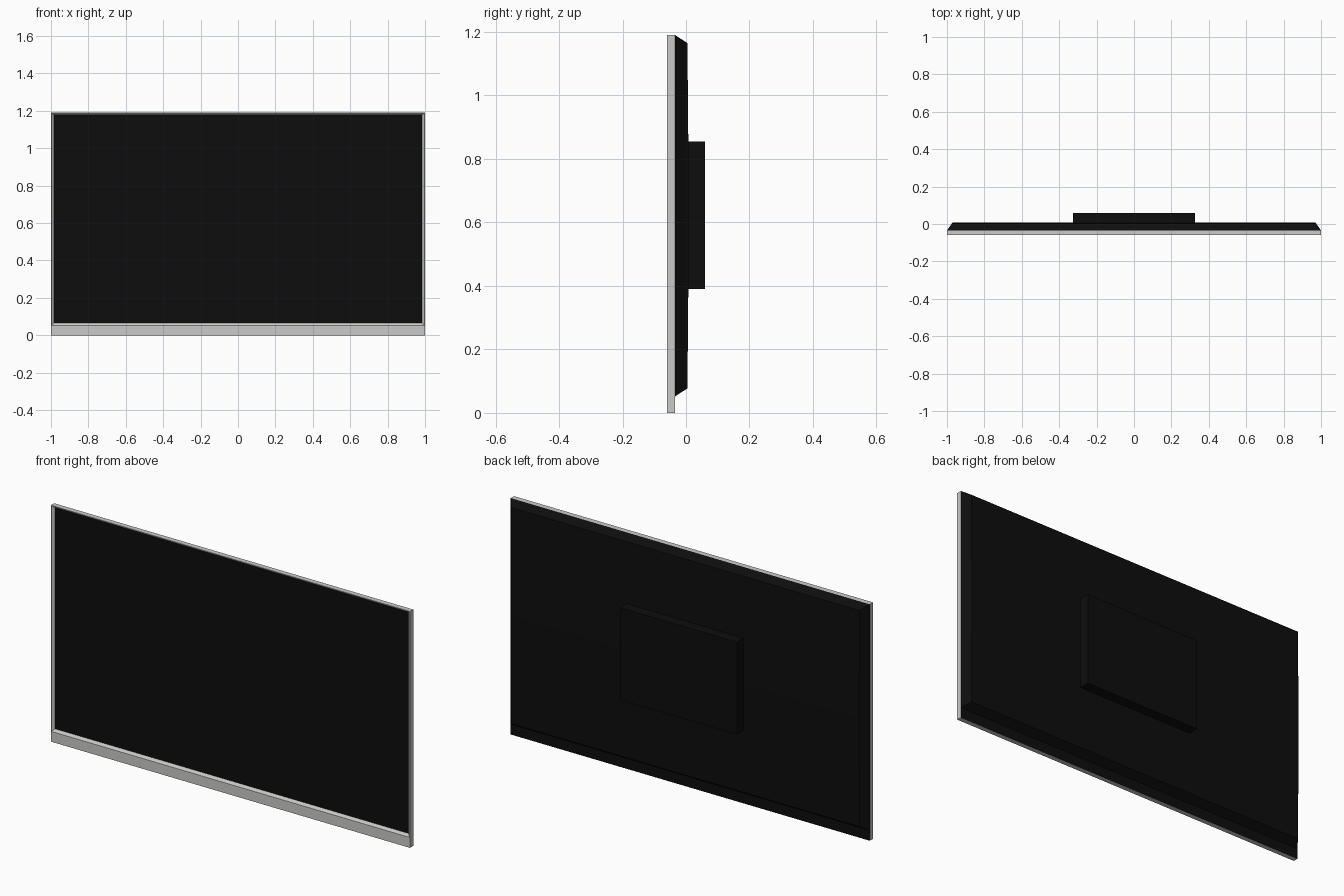
import bpy, bmesh

if "Cube" in bpy.data.objects:
    bpy.data.objects.remove(bpy.data.objects["Cube"])


def material(name, rgb):
    m = bpy.data.materials.new(name)
    m.diffuse_color = (*rgb, 1)
    m.use_nodes = True
    m.node_tree.nodes["Principled BSDF"].inputs["Base Color"].default_value = m.diffuse_color
    return m


SILVER = material("silver", (0.59, 0.59, 0.58))
BLACK = material("black", (0.004, 0.004, 0.004))
TOP = 1.19


def finish(bm, name, mats):
    me = bpy.data.meshes.new(name)
    bm.to_mesh(me)
    bm.free()
    for m in mats:
        me.materials.append(m)
    ob = bpy.data.objects.new(name, me)
    bpy.context.collection.objects.link(ob)
    return ob


def ring(bm, hx, z0, z1, y):
    # rectangle, counter-clockwise seen from the front
    return [bm.verts.new(p) for p in
            ((-hx, y, z0), (hx, y, z0), (hx, y, z1), (-hx, y, z1))]


# Frame: thin lip, bevel into the screen, deep bottom bar, black rear face
bm = bmesh.new()
rings = [ring(bm, *r) for r in (
    (1.0, 0.0, TOP, -0.034),
    (1.0, 0.0, TOP, -0.06),
    (0.996, 0.052, TOP - 0.004, -0.06),
    (0.985, 0.065, TOP - 0.011, -0.05))]
for a, b in zip(rings, rings[1:]):
    for i in range(4):
        j = (i + 1) % 4
        bm.faces.new((a[i], a[j], b[j], b[i]))
rear = bm.faces.new(rings[0][::-1])
rear.material_index = 1
finish(bm, "frame", [SILVER, BLACK])

# Screen
bm = bmesh.new()
bm.faces.new(ring(bm, 0.985, 0.065, TOP - 0.011, -0.05))
finish(bm, "screen", [BLACK])

# Rear shell: chamfered edges, very slight bulge over the height
bm = bmesh.new()
N = 12
rows = []
for i in range(N + 1):
    t = i / N
    zo = 0.052 + t * (TOP - 0.052)
    zi = 0.077 + t * (1.165 - 0.077)
    y = 0.004 + 0.004 * (1 - (2 * t - 1) ** 2)
    rows.append([bm.verts.new(p) for p in
                 ((1, -0.034, zo), (0.97, y, zi), (-0.97, y, zi), (-1, -0.034, zo))])
for a, b in zip(rows, rows[1:]):
    for k in range(3):
        bm.faces.new((a[k], a[k + 1], b[k + 1], b[k]))
bm.faces.new(rows[0][::-1])
bm.faces.new(rows[-1])
finish(bm, "rear_shell", [BLACK])

# Mounting box on the back
bm = bmesh.new()
bmesh.ops.create_cube(bm, size=1)
bmesh.ops.scale(bm, vec=(0.65, 0.06, 0.465), verts=bm.verts)
bmesh.ops.translate(bm, vec=(0, 0.03, 0.6225), verts=bm.verts)
finish(bm, "mount_box", [BLACK])
